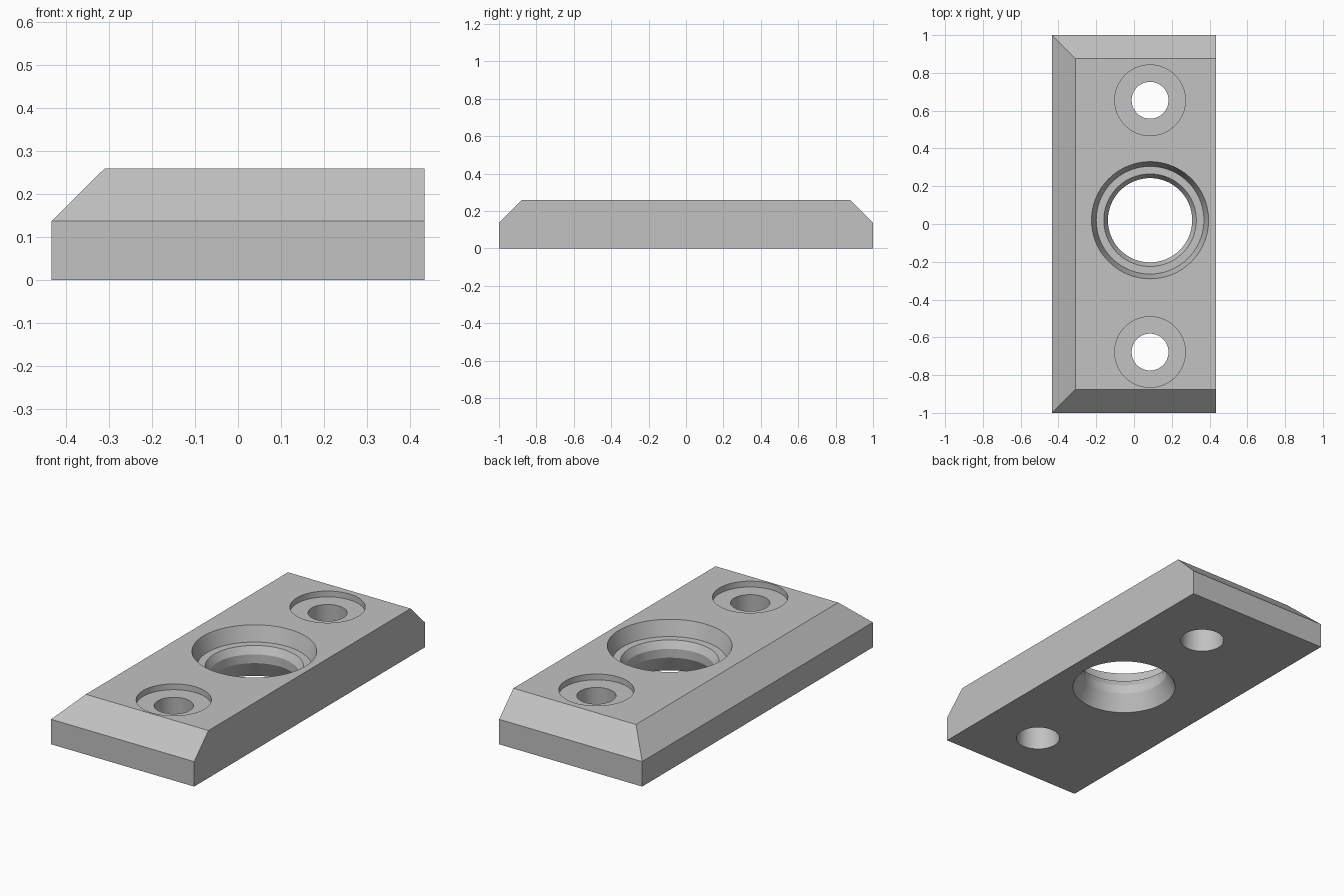
import bpy, bmesh, math

if "Cube" in bpy.data.objects:
    bpy.data.objects.remove(bpy.data.objects["Cube"])

HALF_X, HALF_Y = 0.434, 1.0
TOP, SHOULDER, CHAMFER = 0.26, 0.137, 0.124
BORE_X = 0.085

grey = bpy.data.materials.new("plain grey")
grey.use_nodes = True
color = (0.54, 0.54, 0.54, 1)
grey.diffuse_color = color
grey.node_tree.nodes["Principled BSDF"].inputs["Base Color"].default_value = color


def add_object(name, bm):
    bmesh.ops.recalc_face_normals(bm, faces=bm.faces)
    mesh = bpy.data.meshes.new(name)
    bm.to_mesh(mesh)
    bm.free()
    mesh.materials.append(grey)
    obj = bpy.data.objects.new(name, mesh)
    bpy.context.collection.objects.link(obj)
    return obj


def turned_cutter(name, profile, y, sides=96):
    """Solid of revolution from (radius, height) points, bottom to top."""
    bm = bmesh.new()
    rings = []
    for r, z in profile:
        angles = [math.tau * i / sides for i in range(sides)]
        rings.append([bm.verts.new((BORE_X + r * math.cos(a), y + r * math.sin(a), z))
                      for a in angles])
    for low, high in zip(rings, rings[1:]):
        for i in range(sides):
            j = (i + 1) % sides
            bm.faces.new((low[i], low[j], high[j], high[i]))
    bm.faces.new(rings[0][::-1])
    bm.faces.new(rings[-1])
    obj = add_object(name, bm)
    obj.hide_render = True
    return obj


# Plate body, chamfered on the right, front and back top edges
bm = bmesh.new()
levels = []
for z, inset in ((0, 0), (SHOULDER, 0), (TOP, CHAMFER)):
    x0, y1 = -HALF_X + inset, HALF_Y - inset
    corners = ((x0, -y1), (HALF_X, -y1), (HALF_X, y1), (x0, y1))
    levels.append([bm.verts.new((x, y, z)) for x, y in corners])
for low, high in zip(levels, levels[1:]):
    for i in range(4):
        j = (i + 1) % 4
        bm.faces.new((low[i], low[j], high[j], high[i]))
bm.faces.new(levels[0][::-1])
bm.faces.new(levels[-1])
bmesh.ops.dissolve_limit(bm, angle_limit=0.01, verts=bm.verts, edges=bm.edges)
plate = add_object("mounting_plate", bm)

# Stepped central bore: flared mouth, ledge, throat and flared underside
bore = [(0.272, -0.01), (0.267, 0), (0.223, 0.09), (0.223, 0.138),
        (0.245, 0.177), (0.285, 0.177), (0.31, TOP), (0.313, TOP + 0.01)]
# Counterbored screw hole, widening slightly towards the underside
screw = [(0.1133, -0.01), (0.1125, 0), (0.0975, 0.228),
         (0.187, 0.228), (0.187, TOP + 0.01)]
cutters = [turned_cutter("central_bore_cutter", bore, 0.02),
           turned_cutter("back_screw_cutter", screw, 0.655),
           turned_cutter("front_screw_cutter", screw, -0.678)]

# Cut the holes and discard the cutters
bpy.ops.object.select_all(action='DESELECT')
plate.select_set(True)
bpy.context.view_layer.objects.active = plate
for cutter in cutters:
    mod = plate.modifiers.new("hole", 'BOOLEAN')
    mod.operation = 'DIFFERENCE'
    mod.solver = 'EXACT'
    mod.object = cutter
    bpy.ops.object.modifier_apply(modifier=mod.name)
    bpy.data.objects.remove(cutter)

bpy.ops.object.shade_smooth_by_angle(angle=math.radians(15))
